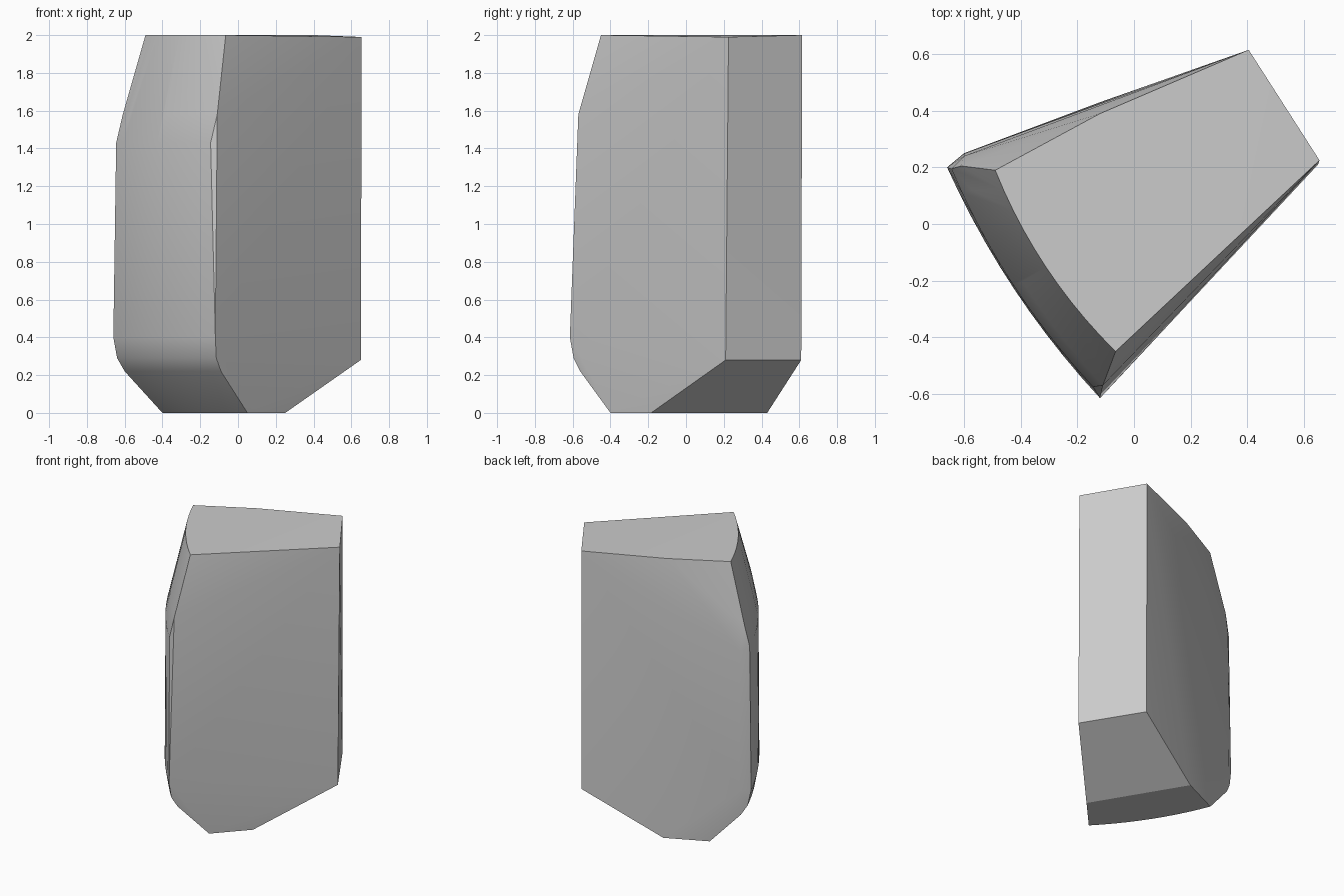
import bpy, bmesh
from mathutils import Vector

if "Cube" in bpy.data.objects:
    bpy.data.objects.remove(bpy.data.objects["Cube"], do_unlink=True)

STEPS = 10      # segments across the curved outer face
BULGE = 0.04    # how far that face bows outwards


def material(name, colour):
    mat = bpy.data.materials.new(name)
    mat.use_nodes = True
    mat.diffuse_color = colour
    mat.node_tree.nodes["Principled BSDF"].inputs["Base Color"].default_value = colour
    return mat


def arc(z, start, end):
    """Shallow bowed row of points between two corners at one height."""
    a, b = Vector((*start, z)), Vector((*end, z))
    out = (b - a).cross(Vector((0, 0, 1))).normalized()
    for i in range(STEPS + 1):
        t = i / STEPS
        yield a.lerp(b, t) + out * BULGE * 4 * t * (1 - t)


# Curved outer face: height, back corner, front corner
outer_rows = [
    (2.00, (-0.49, 0.19), (-0.065, -0.45)),
    (1.58, (-0.61, 0.205), (-0.11, -0.57)),
    (1.43, (-0.645, 0.195), (-0.145, -0.575)),
    (0.40, (-0.66, 0.20), (-0.12, -0.615)),
    (0.29, (-0.64, 0.21), (-0.115, -0.595)),
    (0.22, (-0.60, 0.23), (-0.09, -0.56)),
    (0.00, (-0.40, 0.30), (0.05, -0.40)),
]

# Narrow inner end, sloped underside and bevelled back corner
corners = [
    (0.405, 0.615, 2.0), (0.655, 0.225, 1.99),
    (0.405, 0.61, 0.28), (0.65, 0.21, 0.28),
    (-0.12, 0.43, 0), (0.25, -0.185, 0),
    (-0.12, 0.39, 2.0), (-0.60, 0.24, 1.4), (-0.60, 0.25, 0.4),
]

bm = bmesh.new()
for row in outer_rows:
    for point in arc(*row):
        # Flip the bow if it points towards the inner end
        bm.verts.new(point)
for point in corners:
    bm.verts.new(point)
hull = bmesh.ops.convex_hull(bm, input=bm.verts[:])
loose = {v for v in hull["geom_interior"] + hull["geom_unused"]
         if isinstance(v, bmesh.types.BMVert)}
bmesh.ops.delete(bm, geom=list(loose), context="VERTS")
bmesh.ops.dissolve_limit(bm, angle_limit=0.01, verts=bm.verts[:], edges=bm.edges[:])
bmesh.ops.recalc_face_normals(bm, faces=bm.faces[:])

mesh = bpy.data.meshes.new("wedge_block")
bm.to_mesh(mesh)
bm.free()
block = bpy.data.objects.new("wedge_block", mesh)
bpy.context.collection.objects.link(block)
mesh.materials.append(material("plain grey", (0.6, 0.6, 0.6, 1)))

bpy.context.view_layer.objects.active = block
block.select_set(True)
bpy.ops.object.shade_smooth_by_angle(angle=0.45)
